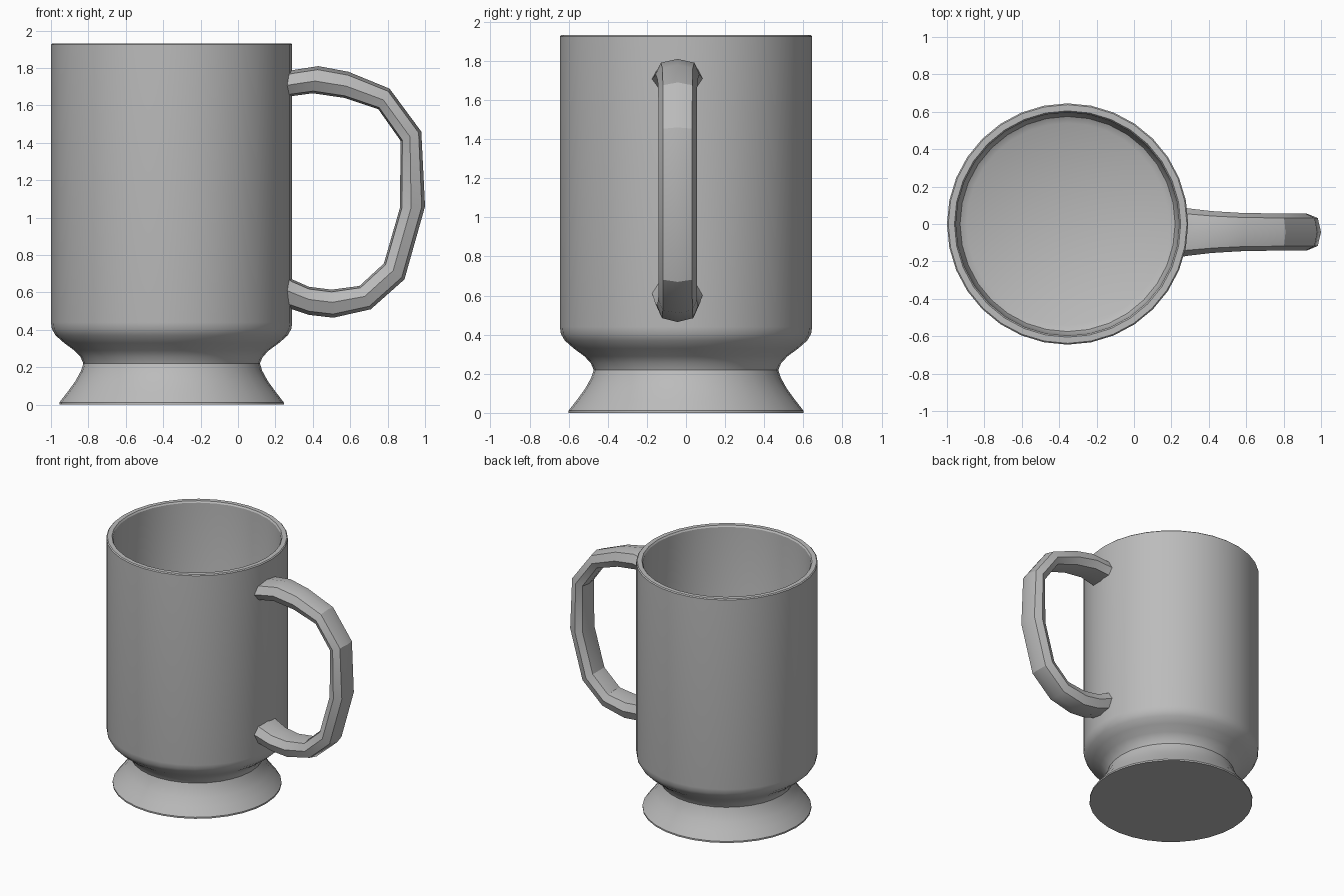
import bpy, bmesh, math

if "Cube" in bpy.data.objects:
    bpy.data.objects.remove(bpy.data.objects["Cube"])

CX = -0.355      # mug axis
HY = -0.043      # handle centre plane

grey = bpy.data.materials.new("grey glaze")
grey.diffuse_color = (0.5, 0.5, 0.5, 1)
grey.use_nodes = True
grey.node_tree.nodes["Principled BSDF"].inputs["Base Color"].default_value = grey.diffuse_color


def finish(name, bm, angle):
    bmesh.ops.recalc_face_normals(bm, faces=bm.faces)
    mesh = bpy.data.meshes.new(name)
    bm.to_mesh(mesh)
    bm.free()
    mesh.materials.append(grey)
    ob = bpy.data.objects.new(name, mesh)
    bpy.context.collection.objects.link(ob)
    bpy.ops.object.select_all(action='DESELECT')
    bpy.context.view_layer.objects.active = ob
    ob.select_set(True)
    bpy.ops.object.shade_smooth_by_angle(angle=math.radians(angle))
    return ob


def lathe(name, profile, sides=32):
    bm = bmesh.new()
    vs = [bm.verts.new((CX + r, 0, z)) for r, z in profile]
    es = [bm.edges.new(p) for p in zip(vs, vs[1:])]
    bmesh.ops.spin(bm, geom=vs + es, cent=(CX, 0, 0), axis=(0, 0, 1),
                   angle=2 * math.pi, steps=sides)
    bmesh.ops.remove_doubles(bm, verts=bm.verts, dist=1e-4)
    return finish(name, bm, 32)


# flared foot, waist, straight wall, rim and hollow inside
lathe("mug_body", [
    (0, 0), (0.6, 0), (0.6, 0.012), (0.555, 0.07), (0.515, 0.125),
    (0.485, 0.18), (0.472, 0.22), (0.487, 0.255), (0.52, 0.29),
    (0.575, 0.33), (0.62, 0.37), (0.64, 0.405), (0.645, 0.44),
    (0.645, 1.925), (0.638, 1.932), (0.605, 1.932), (0.597, 1.92),
    (0.59, 0.46), (0.575, 0.42), (0.54, 0.40), (0, 0.40)])

# handle path as pairs of outer and inner (x, z), with half width
rings = [
    ((0.255, 1.78), (0.255, 1.645), 0.132), ((0.30, 1.79), (0.29, 1.65), 0.126),
    ((0.43, 1.81), (0.40, 1.665), 0.112), ((0.59, 1.78), (0.57, 1.64), 0.102),
    ((0.81, 1.69), (0.75, 1.58), 0.099), ((0.98, 1.46), (0.87, 1.41), 0.098),
    ((1.0, 1.06), (0.865, 1.05), 0.098), ((0.89, 0.67), (0.78, 0.755), 0.098),
    ((0.71, 0.51), (0.65, 0.635), 0.099), ((0.51, 0.465), (0.50, 0.615), 0.105),
    ((0.38, 0.48), (0.38, 0.63), 0.115), ((0.29, 0.51), (0.29, 0.67), 0.126),
    ((0.255, 0.52), (0.255, 0.69), 0.132)]
half = [(1, 0), (0.87, 0.76), (0.45, 1), (0.08, 0.74), (0, 0)]
section = half + [(t, -w) for t, w in half[-2:0:-1]]

bm = bmesh.new()
loops = [[bm.verts.new((i[0] + (o[0] - i[0]) * t, HY + w * hw,
                        i[1] + (o[1] - i[1]) * t)) for t, w in section]
         for o, i, hw in rings]
n = len(section)
for a, b in zip(loops, loops[1:]):
    for k in range(n):
        bm.faces.new((a[k], a[(k + 1) % n], b[(k + 1) % n], b[k]))
bm.faces.new(loops[0])
bm.faces.new(loops[-1])
finish("handle", bm, 30)
